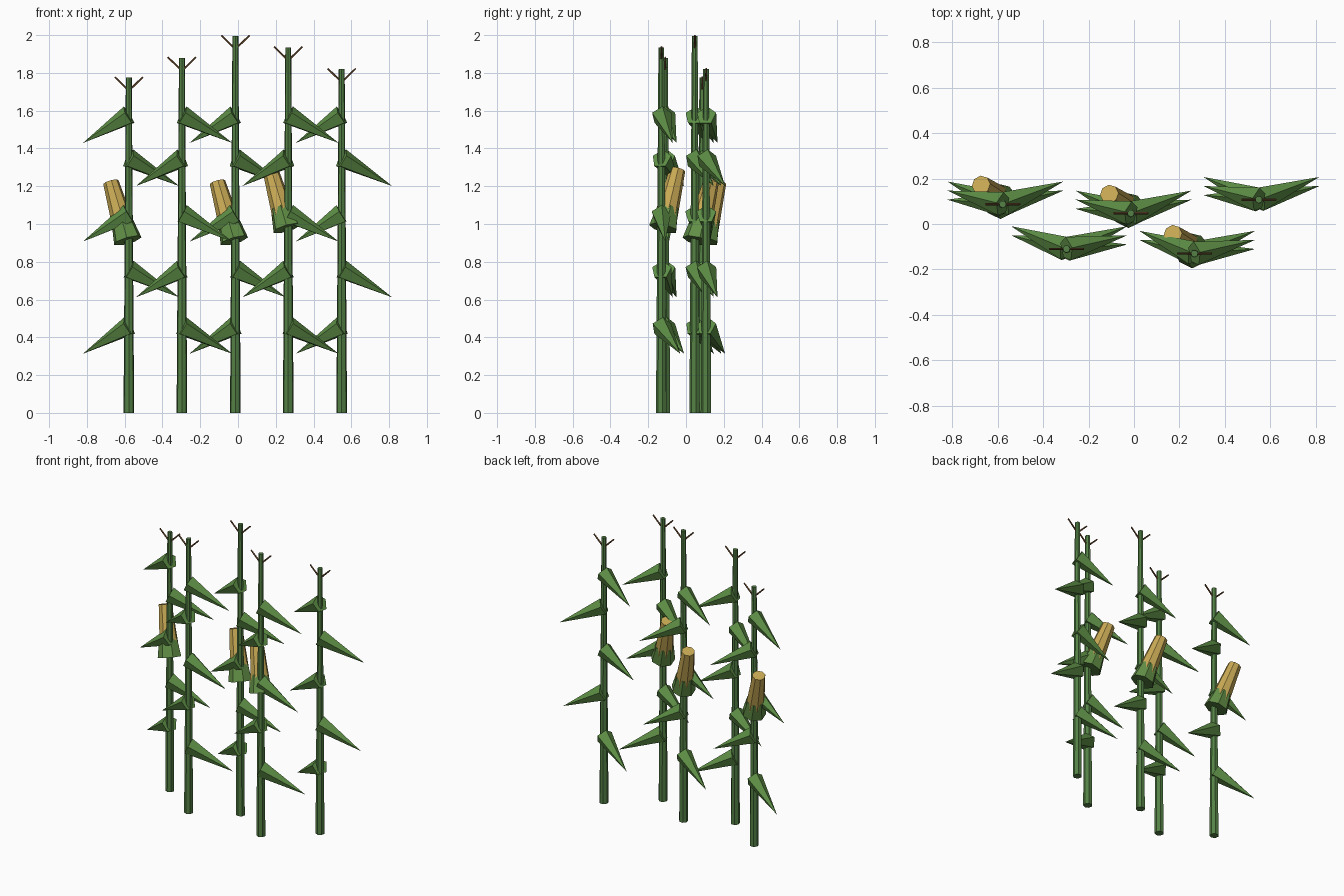
import bpy
from mathutils import Vector

if "Cube" in bpy.data.objects:
    bpy.data.objects.remove(bpy.data.objects["Cube"])


def material(name, rgb):
    m = bpy.data.materials.new(name)
    m.diffuse_color = (*rgb, 1)
    m.use_nodes = True
    m.node_tree.nodes["Principled BSDF"].inputs["Base Color"].default_value = m.diffuse_color
    return m


STALK = material("stalk_green", (0.09, 0.22, 0.06))
LEAF = material("leaf_green", (0.11, 0.27, 0.06))
HUSK = material("husk_green", (0.12, 0.27, 0.06))
GOLD = material("cob_gold", (0.58, 0.40, 0.09))
BROWN = material("tassel_brown", (0.17, 0.08, 0.03))


def taper(name, a, b, r1, r2, sides, mat):
    """Flat-faced cone or frustum running from point a to point b."""
    a, b = Vector(a), Vector(b)
    axis = b - a
    bpy.ops.mesh.primitive_cone_add(vertices=sides, radius1=r1, radius2=r2,
                                    depth=axis.length, location=(a + b) / 2)
    ob = bpy.context.object
    ob.rotation_euler = axis.to_track_quat('Z', 'Y').to_euler()
    ob.name = name
    ob.data.materials.append(mat)
    return ob


# x, y, height, cob base height (None = no cob)
stalks = [
    (-0.578, 0.087, 1.775, 0.912),
    (-0.297, -0.110, 1.880, None),
    (-0.014, 0.047, 1.995, 0.912),
    (0.266, -0.130, 1.935, 0.978),
    (0.549, 0.107, 1.820, None),
]
leaf_heights = [0.458, 0.757, 1.052, 1.346, 1.574]
leaf_sweep = [0.10, 0.06, 0.02]

for i, (x, y, h, cob_z) in enumerate(stalks):
    # stem
    taper(f"stalk_{i}", (x, y, 0), (x, y, h), 0.029, 0.016, 7, STALK)

    # alternating drooping leaves
    for j, z in enumerate(leaf_heights):
        side = -1 if (i + j) % 2 == 0 else 1
        tip = (x + 0.012 + side * 0.255, y + leaf_sweep[j % 3], z - 0.145)
        taper(f"leaf_{i}_{j}", (x, y, z), tip, 0.055, 0, 5, LEAF)

    # forked tassel
    for side in (-1, 1):
        taper(f"tassel_{i}", (x, y, h - 0.07), (x + side * 0.075, y, h + 0.003),
              0.006, 0.005, 5, BROWN)

    # ear of corn with husk, leaning back and left
    if cob_z is not None:
        base = Vector((x - 0.006, y + 0.01, cob_z))
        top = Vector((x - 0.095, y + 0.085, cob_z + 0.31))
        taper(f"husk_{i}", base, base.lerp(top, 0.35), 0.077, 0.058, 7, HUSK)
        taper(f"cob_{i}", base.lerp(top, 0.15), top, 0.062, 0.042, 8, GOLD)
